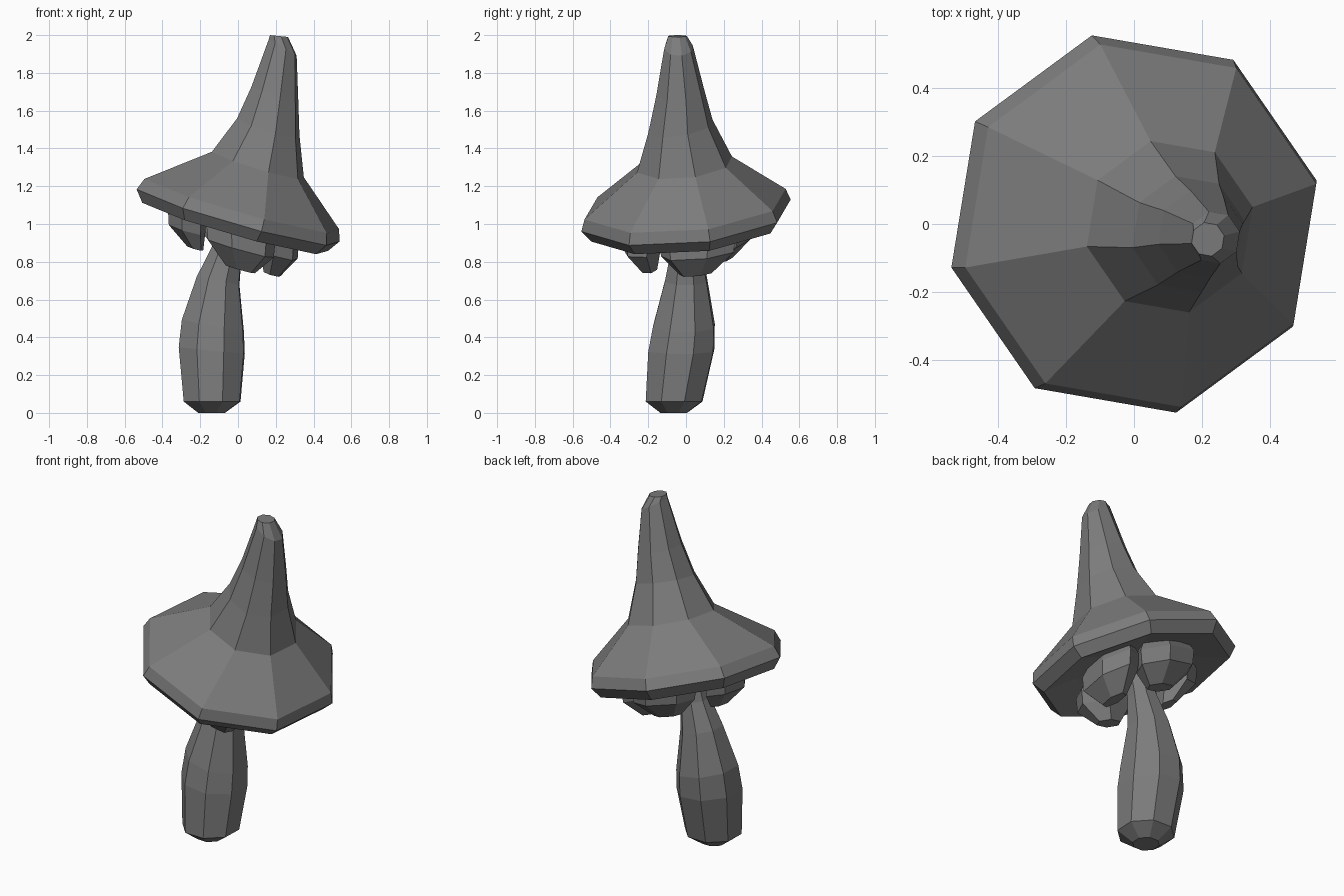
import bpy, bmesh
from math import cos, sin, radians, tau

if "Cube" in bpy.data.objects:
    bpy.data.objects.remove(bpy.data.objects["Cube"])

grey = bpy.data.materials.new("stone grey")
grey.use_nodes = True
colour = (0.2, 0.2, 0.2, 1)
grey.diffuse_color = colour
grey.node_tree.nodes["Principled BSDF"].inputs["Base Color"].default_value = colour


def loft(name, rings, sides, turn, wide=1, deep=1):
    """Skin flat-shaded rings, each (x, y, z, radius, slope along x, slope along y)."""
    bm = bmesh.new()
    loops = []
    for x, y, z, r, sx, sy in rings:
        loop = []
        for i in range(sides):
            a = radians(turn) + tau * i / sides
            dx, dy = r * wide * cos(a), r * deep * sin(a)
            loop.append(bm.verts.new((x + dx, y + dy, z + sx * dx + sy * dy)))
        loops.append(loop)
    for low, high in zip(loops, loops[1:]):
        for i in range(sides):
            j = (i + 1) % sides
            bm.faces.new((low[i], low[j], high[j], high[i]))
    bm.faces.new(loops[0][::-1])
    bm.faces.new(loops[-1])
    bmesh.ops.recalc_face_normals(bm, faces=bm.faces)
    mesh = bpy.data.meshes.new(name)
    bm.to_mesh(mesh)
    bm.free()
    mesh.materials.append(grey)
    obj = bpy.data.objects.new(name, mesh)
    bpy.context.collection.objects.link(obj)


# Tilt shared by the cap and the lumps below it
SX, SY = -0.28, 0.09

# Bent, pointed cap with a bevelled brim and hollow underside
loft("cap", [
    (0.0, 0.0, 1.06, 0.1, SX, SY),
    (0.0, 0.0, 1.03, 0.32, SX, SY),
    (-0.015, 0.005, 0.985, 0.515, SX, SY),
    (0.0, 0.0, 1.045, 0.562, SX, SY),
    (0.02, -0.005, 1.105, 0.54, SX, SY),
    (0.105, -0.008, 1.315, 0.255, -0.3, 0.1),
    (0.16, -0.03, 1.515, 0.173, -0.3, 0.15),
    (0.195, -0.03, 1.69, 0.13, -0.3, 0.05),
    (0.237, -0.04, 1.935, 0.077, -0.6, 0.0),
    (0.217, -0.045, 1.995, 0.05, -0.1, 0.0),
], 8, 13, 0.98, 1.012)

# Leaning stem with a swollen base
loft("stem", [
    (-0.14, -0.065, 0.0, 0.075, 0, 0),
    (-0.137, -0.063, 0.06, 0.16, 0, 0),
    (-0.139, -0.025, 0.33, 0.186, -0.1, 0.0),
    (-0.133, -0.012, 0.46, 0.175, -0.2, 0.0),
    (-0.105, 0.0, 0.7, 0.12, -0.2, 0.0),
    (-0.06, 0.0, 0.86, 0.085, -0.2, 0.0),
    (-0.01, 0.0, 1.07, 0.07, -0.28, 0.0),
], 8, 20)

# Chunky lumps under the cap, each broad around the stem and thin outwards
for side, x, y, wide, deep, drop in (
        ("right", -0.27, 0.01, 0.105, 0.16, 0.25),
        ("front", 0.015, -0.235, 0.19, 0.11, 0.26),
        ("left", 0.215, 0.06, 0.11, 0.21, 0.255),
        ("back", -0.02, 0.235, 0.2, 0.115, 0.25)):
    z = 1.045 + SX * x + SY * y
    loft("lump_" + side, [
        (x * 0.84, y * 0.84, z - drop, 0.42, SX, SY),
        (x, y, z - 0.15, 0.95, SX, SY),
        (x, y, z - 0.06, 1.0, SX, SY),
        (x * 0.95, y * 0.95, z + 0.01, 0.8, SX, SY),
    ], 6, 15, wide, deep)
